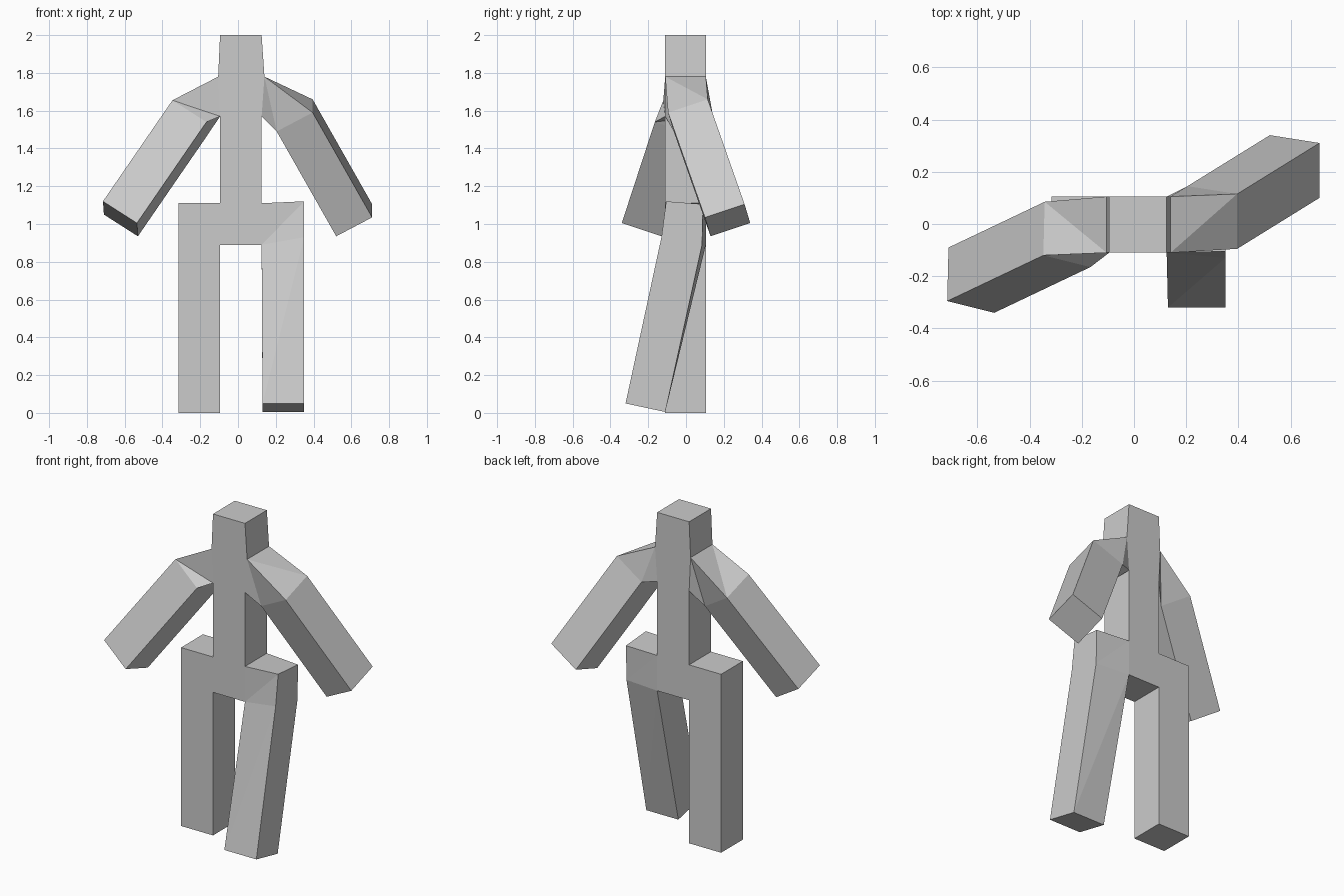
import bpy
import bmesh

cube = bpy.data.objects.get("Cube")
if cube:
    bpy.data.objects.remove(cube, do_unlink=True)

GREY = (0.6, 0.6, 0.6, 1)
mat = bpy.data.materials.new("plain grey")
mat.use_nodes = True
mat.diffuse_color = GREY
mat.node_tree.nodes["Principled BSDF"].inputs["Base Color"].default_value = GREY

FRONT, BACK = -0.11, 0.105      # depth of the body
RIGHT, LEFT = -0.095, 0.125     # width of the torso
CROTCH, WAIST, ARMPIT, NECK = 0.89, 1.11, 1.57, 1.78


def loft(name, rings, caps, skip=(), flip=()):
    """Skin four-cornered rings; skip leaves joints open, flip turns a diagonal."""
    bm = bmesh.new()
    loops = [[bm.verts.new(p) for p in ring] for ring in rings]
    for seg, (low, high) in enumerate(zip(loops, loops[1:])):
        for i in range(4):
            if (seg, i) in skip:
                continue
            j = (i + 1) % 4
            a, b, c, d = low[i], low[j], high[j], high[i]
            if (seg, i) in flip:
                a, b, c, d = b, c, d, a
            bm.faces.new((a, b, c))
            bm.faces.new((a, c, d))
    for cap in caps:
        bm.faces.new(loops[cap])
    bmesh.ops.recalc_face_normals(bm, faces=bm.faces)
    bmesh.ops.dissolve_limit(bm, angle_limit=0.002, verts=bm.verts, edges=bm.edges)
    mesh = bpy.data.meshes.new(name)
    bm.to_mesh(mesh)
    bm.free()
    mesh.materials.append(mat)
    obj = bpy.data.objects.new(name, mesh)
    bpy.context.collection.objects.link(obj)
    return obj


def level(x0, x1, z):
    """Horizontal ring: front right, front left, back left, back right."""
    return [(x0, FRONT, z), (x1, FRONT, z), (x1, BACK, z), (x0, BACK, z)]


# Torso and head in one column, open where the limbs join
loft("torso_and_head",
     [level(RIGHT, LEFT, CROTCH), level(RIGHT, LEFT, WAIST),
      level(RIGHT, LEFT, ARMPIT), level(-0.105, 0.14, NECK),
      level(RIGHT, LEFT, 2)],
     caps=(0, -1), skip=[(0, 1), (0, 3), (2, 1), (2, 3)])

# Straight right leg
loft("right_leg", [level(-0.315, RIGHT, z) for z in (0, CROTCH, WAIST)],
     caps=(0, -1), skip=[(1, 1)])

# Left leg swung forwards, with its hip
loft("left_leg",
     [[(0.13, -0.32, 0.05), (0.35, -0.32, 0.05), (0.35, -0.11, 0.005), (0.13, -0.11, 0.005)],
      [(LEFT, FRONT, CROTCH), (0.35, -0.13, 0.93), (0.35, 0.085, 0.89), (LEFT, BACK, CROTCH)],
      [(LEFT, FRONT, WAIST), (0.35, -0.105, 1.12), (0.35, 0.09, 1.105), (LEFT, BACK, WAIST)]],
     caps=(0, -1), skip=[(1, 3)])


def arm(name, neck_x, pit_x, hand, reach, flip=()):
    """Shoulder wedge and boxy arm; hand is top front, top back, low back, low front."""
    root = [(neck_x, FRONT, NECK), (neck_x, BACK, NECK),
            (pit_x, BACK, ARMPIT), (pit_x, FRONT, ARMPIT)]
    shoulder = [tuple(p + r for p, r in zip(point, reach)) for point in hand]
    loft(name, [root, shoulder, hand], caps=(-1,), flip=flip)


# Right arm swings forwards, left arm backwards
arm("right_arm", -0.105, RIGHT,
    [(-0.715, -0.295, 1.12), (-0.71, -0.09, 1.05),
     (-0.53, -0.13, 0.935), (-0.535, -0.34, 1.005)],
    (0.368, 0.175, 0.535))
arm("left_arm", 0.14, LEFT,
    [(0.71, 0.10, 1.035), (0.71, 0.31, 1.105),
     (0.52, 0.34, 1.005), (0.52, 0.13, 0.935)],
    (-0.315, -0.195, 0.555), flip=[(0, 3)])
